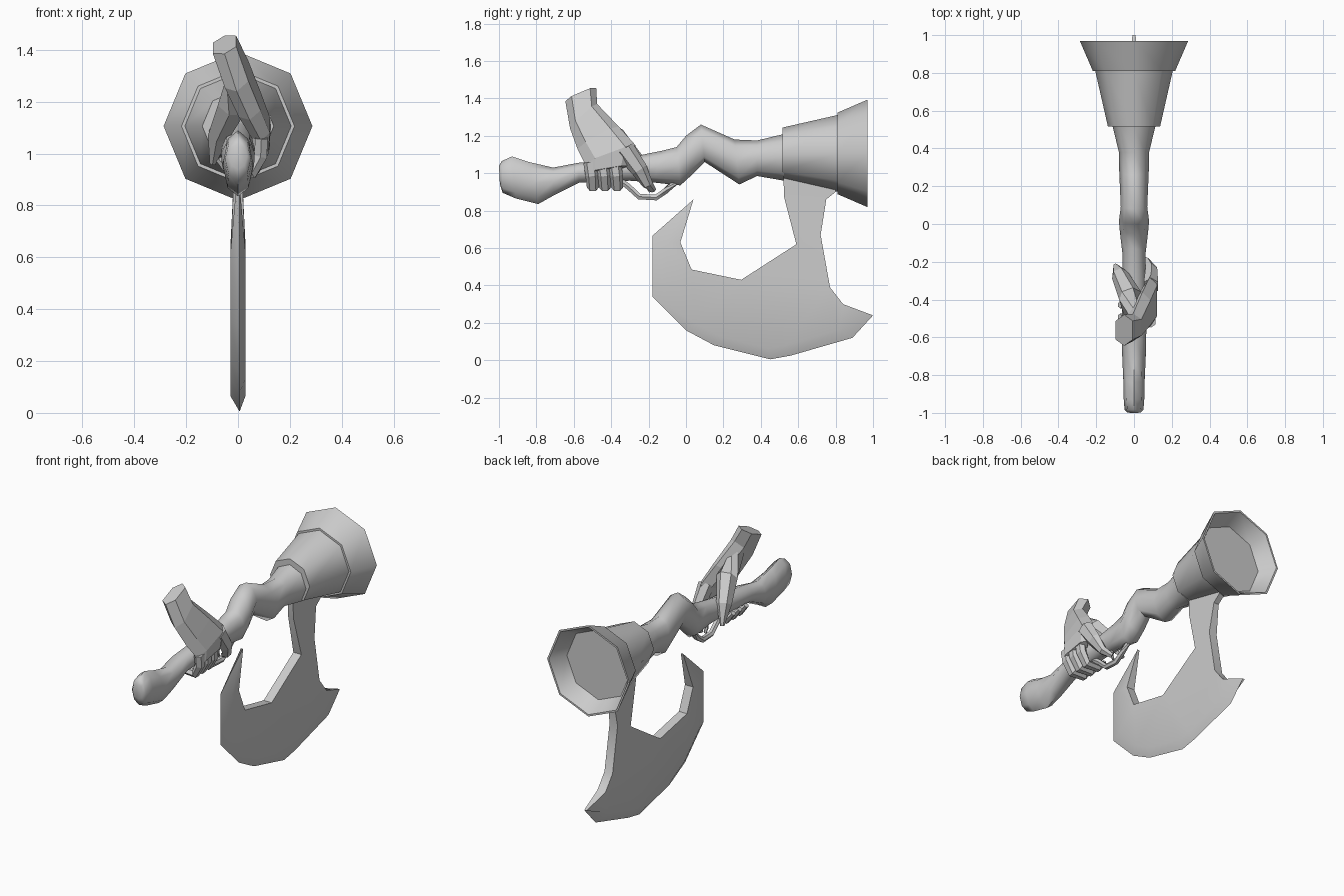
import bpy, bmesh, math
from mathutils import Vector

if "Cube" in bpy.data.objects:
    bpy.data.objects.remove(bpy.data.objects["Cube"])


def finish(name, bm, smooth):
    bmesh.ops.recalc_face_normals(bm, faces=bm.faces)
    me = bpy.data.meshes.new(name)
    bm.to_mesh(me)
    bm.free()
    ob = bpy.data.objects.new(name, me)
    bpy.context.collection.objects.link(ob)
    if smooth:
        bpy.ops.object.select_all(action='DESELECT')
        ob.select_set(True)
        bpy.context.view_layer.objects.active = ob
        bpy.ops.object.shade_smooth_by_angle(angle=math.radians(smooth))
    return ob


def loft(name, rings, smooth=0):
    """Skin a list of point rings and cap both ends."""
    bm = bmesh.new()
    loops = [[bm.verts.new(p) for p in r] for r in rings]
    n = len(loops[0])
    for a, b in zip(loops, loops[1:]):
        for i in range(n):
            j = (i + 1) % n
            bm.faces.new((a[i], a[j], b[j], b[i]))
    bm.faces.new(loops[0])
    bm.faces.new(loops[-1])
    return finish(name, bm, smooth)


def ellipse(centre, u, v, n=8):
    return [centre + u * math.cos(2 * math.pi * i / n) + v * math.sin(2 * math.pi * i / n)
            for i in range(n)]


def tube(name, path, radii, n=6, smooth=0, flat=1.0):
    """Tapered tube; flat squeezes the thickness across its side axis."""
    pts = [Vector(p) for p in path]
    rings = []
    for i, p in enumerate(pts):
        d = (pts[min(i + 1, len(pts) - 1)] - pts[max(i - 1, 0)]).normalized()
        side = Vector((0, 1, 0)) if abs(d.y) < 0.75 else Vector((1, 0, 0))
        u = (side - d * side.dot(d)).normalized()
        rings.append(ellipse(p, u * radii[i], d.cross(u) * radii[i] * flat, n))
    return loft(name, rings, smooth)


# Crooked stock: top (y, z), bottom (y, z), half width
stock = [
    (-1.0, 1.04, -.995, .94, .035), (-.985, 1.065, -.98, .895, .05),
    (-.93, 1.09, -.91, .865, .055), (-.84, 1.06, -.79, .835, .057),
    (-.71, 1.03, -.71, .88, .062), (-.58, 1.055, -.57, .95, .065),
    (-.3, 1.085, -.3, .96, .062), (-.13, 1.12, -.17, .95, .062),
    (-.05, 1.14, -.03, .935, .075), (0, 1.2, .03, .99, .08),
    (.08, 1.26, .1, 1.06, .07), (.26, 1.18, .285, .94, .078),
    (.38, 1.175, .38, .985, .08), (.525, 1.21, .525, .96, .115)]
rings = []
for ty, tz, by, bz, w in stock:
    t, b = Vector((0, ty, tz)), Vector((0, by, bz))
    rings.append(ellipse((t + b) / 2, Vector((w, 0, 0)), (t - b) / 2))
loft("stock", rings, 60)

# Octagonal barrel with flared, hollow muzzle
barrel = [(.515, .1), (.515, .138), (.81, .205), (.81, .218),
          (.97, .287), (.97, .275), (.87, .22)]
loft("barrel", [ellipse(Vector((0, y, 1.106)), Vector((r, 0, 0)), Vector((0, 0, r)))
                for y, r in barrel], 46)

# Axe blade: outline (y, z), first points form the sharpened edge
edge = [(.04, .86), (-.18, .665), (-.18, .34), (0, .16), (.15, .08),
        (.45, .005), (.56, .025), (.89, .12), (1.0, .24)]
blunt = [(.84, .3), (.77, .39), (.72, .67), (.75, .86), (.8, .9), (.8, .97),
         (.52, 1.0), (.525, .87), (.59, .62), (.295, .43), (.03, .485), (-.03, .63)]
bm = bmesh.new()
left, mid, right = [], [], []
focus = Vector((.38, .42))
for i, p in enumerate(edge + blunt):
    p = Vector(p)
    t = .018 if p.y > .8 else .028
    q = p.lerp(focus, .14) if 0 < i < len(edge) - 1 else p
    if i in (0, len(edge) - 1):
        t = .008
    left.append(bm.verts.new((-t, q.x, q.y)))
    mid.append(bm.verts.new((.006 if i < len(edge) else 0, p.x, p.y)))
    right.append(bm.verts.new((t, q.x, q.y)))
for a, b in ((left, mid), (mid, right)):
    for i in range(len(a)):
        j = (i + 1) % len(a)
        bm.faces.new((a[i], a[j], b[j], b[i]))
caps = [bm.faces.new(left), bm.faces.new(right[::-1])]
bm.normal_update()
bmesh.ops.triangulate(bm, faces=caps)
finish("axe_blade", bm, 35)

# Hand: back edge (y, z), front edge (y, z), centre x, half thickness
palm = [(-.645, 1.385, -.48, 1.455, -.052, .045), (-.62, 1.24, -.475, 1.37, -.005, .045),
        (-.58, 1.13, -.36, 1.25, .045, .042), (-.54, 1.05, -.27, 1.15, .088, .035),
        (-.535, 1.0, -.3, 1.04, .092, .026)]
rings = []
for y0, z0, y1, z1, x, h in palm:
    a, b = Vector((x, y0, z0)), Vector((x, y1, z1))
    out = Vector((h, 0, h * .3))
    rings.append([a, a.lerp(b, .2) + out, a.lerp(b, .8) + out,
                  b, a.lerp(b, .8) - out, a.lerp(b, .2) - out])
loft("palm", rings)

# Fingers curled beneath the stock
for i, y in enumerate((-.503, -.438, -.373)):
    tube(f"finger_{i + 1}",
         [(.09, y - .01, 1.06), (.088, y, .99), (.055, y + .005, .925),
          (-.03, y + .01, .925), (-.075, y + .01, .98)],
         [.036, .035, .032, .027, .018], flat=.8)
tube("index_finger", [(.09, -.33, 1.13), (.09, -.25, 1.02), (.065, -.205, .94), (.02, -.175, .91)],
     [.055, .045, .03, .018], flat=.8)

# Broad thumb draped over the far side
tube("thumb", [(.0, -.51, 1.29), (-.02, -.38, 1.19), (-.075, -.27, 1.07), (-.098, -.22, .96)],
     [.045, .062, .045, .012])

# Trigger guard and trigger
tube("trigger_guard", [(0, -.36, .965), (0, -.31, .93), (0, -.25, .875), (0, -.16, .87),
                       (0, -.11, .905), (0, -.05, .96)], [.018] * 6, 6, 50)
tube("trigger", [(0, -.2, .97), (0, -.205, .93), (0, -.19, .9)], [.014, .012, .008])
